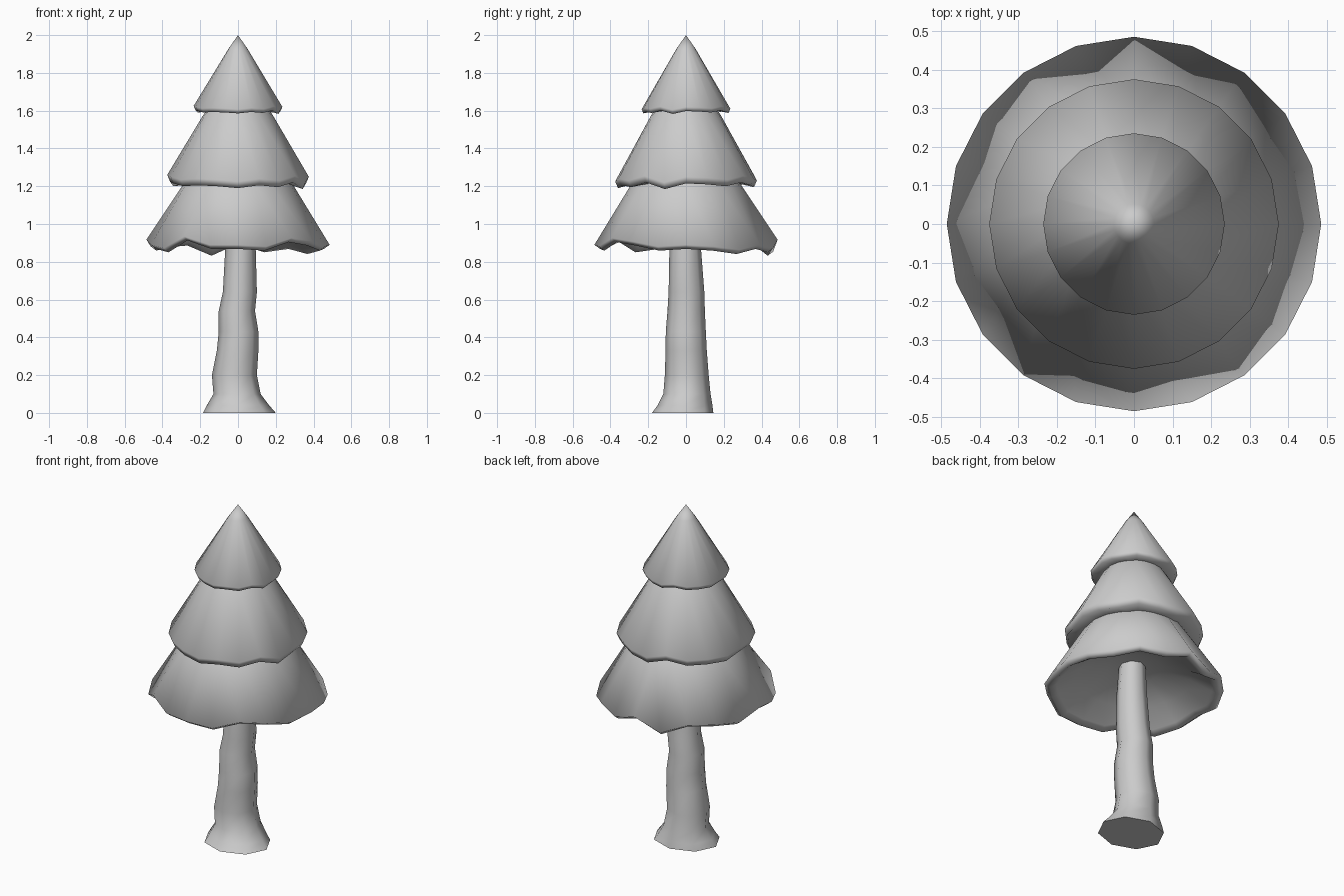
import bpy, math

if "Cube" in bpy.data.objects:
    bpy.data.objects.remove(bpy.data.objects["Cube"])

SIDES = 20


def finish(name, verts, faces, angle):
    mesh = bpy.data.meshes.new(name)
    mesh.from_pydata(verts, [], faces)
    mesh.update()
    obj = bpy.data.objects.new(name, mesh)
    bpy.context.collection.objects.link(obj)
    bpy.ops.object.select_all(action='DESELECT')
    obj.select_set(True)
    bpy.context.view_layer.objects.active = obj
    bpy.ops.object.mode_set(mode='EDIT')
    bpy.ops.mesh.select_all(action='SELECT')
    bpy.ops.mesh.remove_doubles(threshold=0.0005)
    bpy.ops.mesh.normals_make_consistent(inside=False)
    bpy.ops.object.mode_set(mode='OBJECT')
    bpy.ops.object.shade_smooth_by_angle(angle=math.radians(angle))
    return obj


def skin(rings, n):
    """Quads between successive rings of n points."""
    return [(r * n + i, r * n + (i + 1) % n, (r + 1) * n + (i + 1) % n, (r + 1) * n + i)
            for r in range(rings - 1) for i in range(n)]


def tier(name, profile, wave):
    """Lathe (radius, z, wave weight) points; the wave lifts the rim unevenly."""
    verts = []
    for r, z, w in profile:
        for i in range(SIDES):
            a = 2 * math.pi * i / SIDES
            verts.append((r * math.cos(a), r * math.sin(a), z + w * wave[i]))
    return finish(name, verts, skin(len(profile), SIDES), 180)


# Uneven rim heights, counter-clockwise from +x
wave = [.00, -.01, -.03, .00, -.02, .03, -.04, .02, .01, -.01,
        .03, .00, -.02, .05, .00, .00, -.01, .04, .02, -.01]
shifted = wave[7:] + wave[:7]

# Foliage tiers, top to bottom; the lowest is a hollow skirt
tier("foliage_top", [(0, 2.0, 0), (.052, 1.925, 0), (.235, 1.615, .25),
                     (.225, 1.593, .25), (.14, 1.605, 0)], shifted)
tier("foliage_middle", [(.14, 1.64, 0), (.182, 1.58, 0), (.375, 1.24, .5),
                        (.36, 1.205, .5), (.24, 1.225, 0)], shifted)
tier("foliage_bottom", [(.25, 1.27, 0), (.29, 1.21, 0), (.485, .89, .9),
                        (.455, .868, .9), (.42, .89, .8), (.31, .96, 0),
                        (.15, 1.02, 0), (0, 1.03, 0)], wave)

# Trunk: height, then left/right and front/back extents of each ring
rings = [(0, -.185, .20, -.18, .145), (.04, -.165, .165, -.15, .14),
         (.10, -.13, .12, -.12, .13), (.20, -.138, .10, -.112, .12),
         (.33, -.112, .108, -.108, .11), (.43, -.102, .108, -.107, .105),
         (.54, -.102, .09, -.098, .10), (.64, -.08, .10, -.092, .097),
         (.86, -.068, .094, -.088, .08), (1.06, -.06, .08, -.075, .07)]
n = 8
verts = []
for z, x0, x1, y0, y1 in rings:
    for i in range(n):
        a = 2 * math.pi * i / n
        verts.append(((x0 + x1) / 2 + (x1 - x0) / 2 * math.cos(a),
                      (y0 + y1) / 2 + (y1 - y0) / 2 * math.sin(a), z))
finish("trunk", verts, skin(len(rings), n) + [tuple(range(n))], 60)
